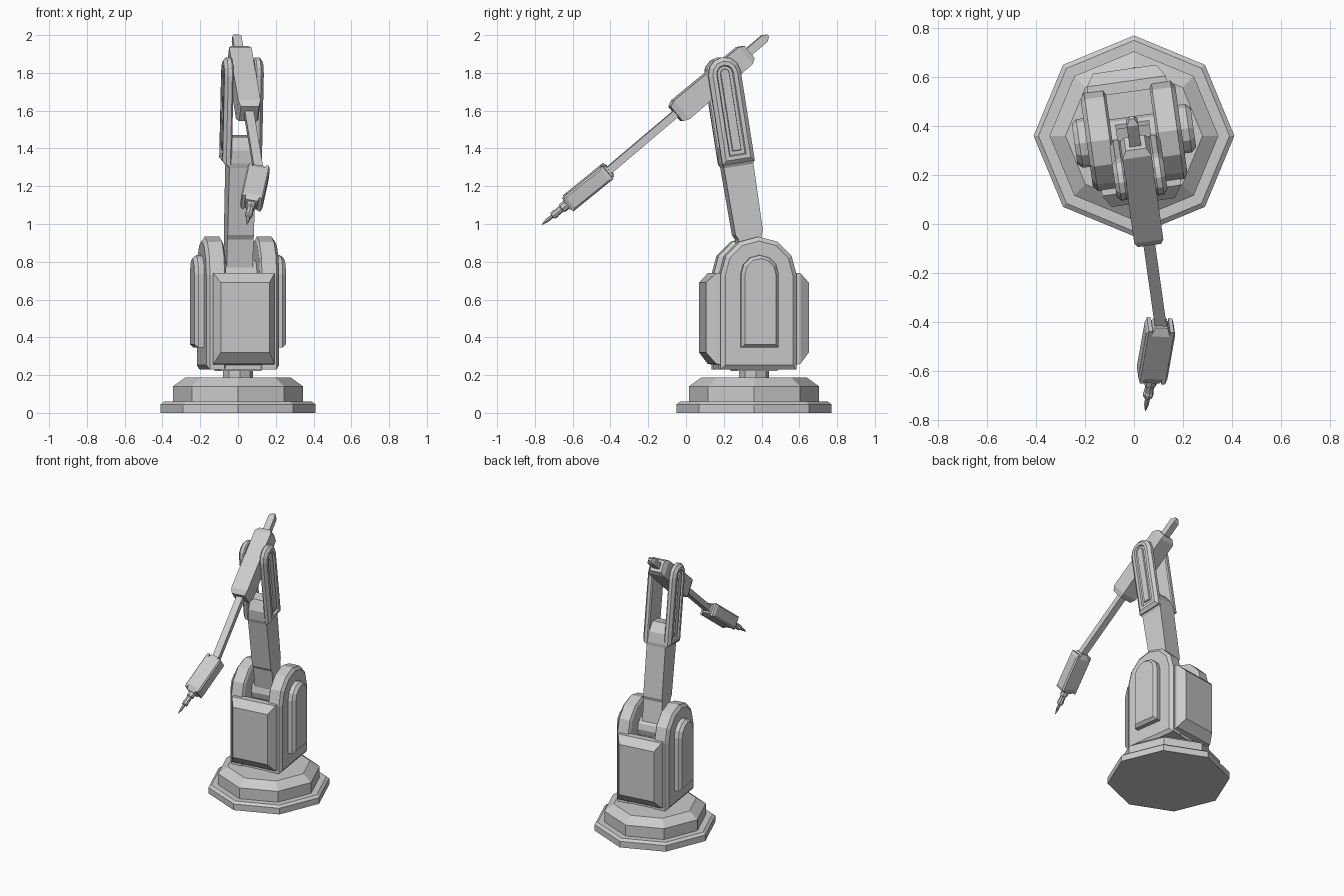
import bpy, bmesh
from math import sin, cos, pi, radians
from mathutils import Matrix, Vector

if "Cube" in bpy.data.objects:
    bpy.data.objects.remove(bpy.data.objects["Cube"])


def rings(name, frame, loops):
    """Skin a list of equal-length point loops, capped at both ends."""
    bm = bmesh.new()
    rows = [[bm.verts.new(frame @ Vector(p)) for p in loop] for loop in loops]
    n = len(rows[0])
    for a, b in zip(rows, rows[1:]):
        for i in range(n):
            j = (i + 1) % n
            bm.faces.new((a[i], a[j], b[j], b[i]))
    bm.faces.new(rows[0])
    bm.faces.new(rows[-1])
    bmesh.ops.recalc_face_normals(bm, faces=bm.faces)
    mesh = bpy.data.meshes.new(name)
    bm.to_mesh(mesh)
    bm.free()
    obj = bpy.data.objects.new(name, mesh)
    bpy.context.collection.objects.link(obj)
    return obj


def block(name, frame, sections, x=0.0):
    """Rectangular loft along z from (z, half x, half y) sections."""
    return rings(name, frame, [[(x - a, -b, z), (x + a, -b, z), (x + a, b, z), (x - a, b, z)]
                               for z, a, b in sections])


def lathe(name, frame, profile, n=8):
    """Stepped round part along z from (radius, z) pairs."""
    return rings(name, frame, [[(r * cos(2 * pi * i / n), r * sin(2 * pi * i / n), z)
                                for i in range(n)] for r, z in profile])


def arch_plate(name, frame, side, centre, bottom, sections):
    """Round-topped plate lofted along x from (x, radius) sections."""
    big = max(r for _, r in sections)
    loops = []
    for x, r in sections:
        zb = bottom + (big - r)
        loop = [(side * x, r * cos(pi * i / 6), centre + r * sin(pi * i / 6)) for i in range(7)]
        loops.append(loop + [(side * x, -r, zb), (side * x, r, zb)])
    return rings(name, frame, loops)


T, R = Matrix.Translation, lambda deg, axis: Matrix.Rotation(radians(deg), 4, axis)
ROOT = T((0, 0.36, 0))
BODY = ROOT @ R(8, 'Z')
ARM = BODY @ T((0, 0, 0.73)) @ R(9, 'X')
FOREARM = BODY @ T((0, -0.167, 1.795)) @ R(130, 'X')
HAND = FOREARM @ T((0, 0, 0.80)) @ R(-14, 'Y')

# Octagonal base and swivel neck
lathe("base_flange", ROOT, [(0.41, 0), (0.41, 0.045), (0.39, 0.06), (0.3, 0.06)])
lathe("base_drum", ROOT, [(0.345, 0.05), (0.345, 0.14), (0.28, 0.187)])
lathe("swivel_neck", BODY, [(0.08, 0.17), (0.08, 0.24)])
block("neck_plate", BODY, [(0.222, 0.11, 0.11), (0.24, 0.11, 0.11)])

# Shoulder housing with front and back covers
block("shoulder_core", BODY, [(0.23, 0.12, 0.195), (0.66, 0.12, 0.195)])
for side, label in ((-1, "front"), (1, "back")):
    loops = []
    for y, w, z0, z1 in ((0.18, 0.163, 0.25, 0.74), (0.225, 0.163, 0.26, 0.74),
                         (0.275, 0.13, 0.32, 0.69)):
        loops.append([(-w, side * y, z0), (w, side * y, z0), (w, side * y, z1), (-w, side * y, z1)])
    rings(label + "_cover", BODY, loops)

# Arched shoulder cheeks and their side covers
for side, label in ((-1, "left"), (1, "right")):
    arch_plate(label + "_cheek", BODY, side, 0.73, 0.23,
               [(0.09, 0.185), (0.10, 0.203), (0.178, 0.203), (0.195, 0.18)])
    arch_plate(label + "_side_cover", BODY, side, 0.735, 0.345,
               [(0.19, 0.1), (0.225, 0.1), (0.245, 0.082)])
lathe("shoulder_axle", BODY @ T((0, 0, 0.73)) @ R(90, 'Y'), [(0.08, -0.1), (0.08, 0.1)], 12)

# Upper arm beam and fork yoke
block("upper_arm", ARM, [(-0.08, 0.07, 0.05), (-0.04, 0.07, 0.062), (0.20, 0.07, 0.062),
                         (0.225, 0.07, 0.074), (0.585, 0.07, 0.08), (0.61, 0.085, 0.085),
                         (0.68, 0.085, 0.08), (0.745, 0.085, 0.04)])

# Fork prongs with a groove around a raised strip
for side, label in ((-1, "left"), (1, "right")):
    arch_plate(label + "_prong", ARM, side, 1.08, 0.60,
               [(0.058, 0.08), (0.066, 0.087), (0.088, 0.087), (0.105, 0.066),
                (0.105, 0.045), (0.092, 0.04)])
    arch_plate(label + "_prong_strip", ARM, side, 1.08, 0.665,
               [(0.085, 0.026), (0.103, 0.022)])

# Forearm housing, rod and tail
block("forearm_housing", FOREARM, [(-0.18, 0.042, 0.042), (-0.15, 0.06, 0.058),
                                   (0.295, 0.06, 0.065), (0.33, 0.048, 0.05)])
block("forearm_rod", FOREARM, [(0.30, 0.024, 0.02), (0.83, 0.024, 0.02)])
block("forearm_tail", FOREARM, [(-0.315, 0.01, 0.008), (-0.29, 0.024, 0.022), (-0.15, 0.024, 0.022)])

# Wrist block with side fins
block("wrist_block", HAND, [(-0.01, 0.026, 0.032), (0.025, 0.038, 0.046),
                            (0.25, 0.045, 0.046), (0.285, 0.03, 0.03)])
for side, label in ((-1, "left"), (1, "right")):
    loops = []
    for x, h, z0, z1 in ((0.036, 0.046, 0.0, 0.275), (0.052, 0.046, 0.0, 0.275),
                         (0.06, 0.036, 0.02, 0.255)):
        loops.append([(side * x, -h, z0), (side * x, h, z0), (side * x, h, z1), (side * x, -h, z1)])
    rings(label + "_wrist_fin", HAND, loops)

# Stepped tool nozzle
lathe("tool_nozzle", HAND, [(0.026, 0.27), (0.026, 0.315), (0.019, 0.32), (0.019, 0.355),
                            (0.022, 0.36), (0.02, 0.38), (0.01, 0.385), (0.01, 0.42), (0.002, 0.455)])
